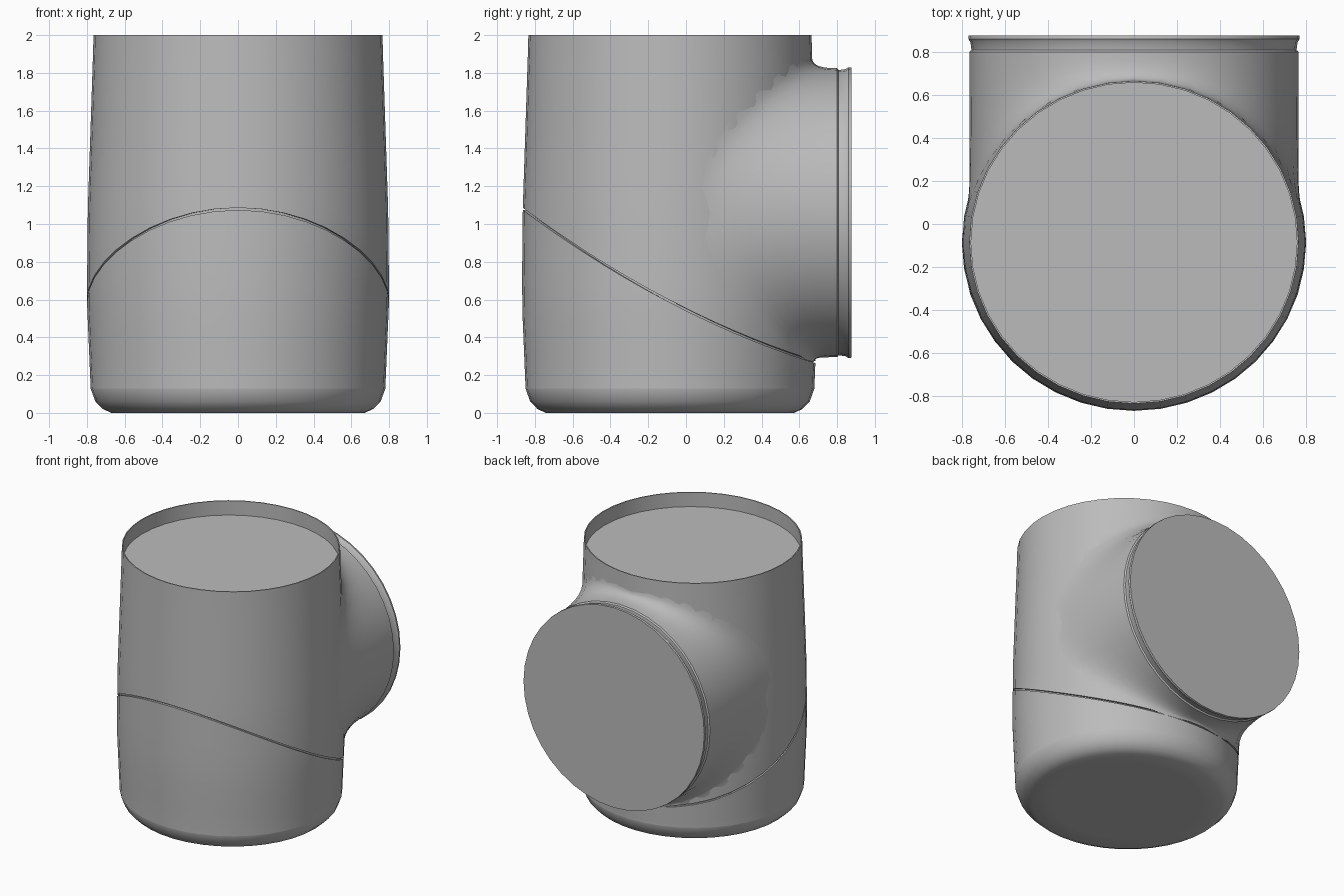
import bpy, bmesh
from math import sin, cos, pi, sqrt, asin
from mathutils import Vector

cube = bpy.data.objects.get("Cube")
if cube:
    bpy.data.objects.remove(cube)

SEG = 40          # sides around the pipes
CY = -0.085       # y of the upright axis
SQUASH = 0.98     # the upright pipe is a little shallower than wide
BZ = 1.06         # height of the branch axis
BR = 0.765        # branch radius

grey = bpy.data.materials.new("housing grey")
grey.use_nodes = True
colour = (0.5, 0.5, 0.5, 1)
grey.diffuse_color = colour
grey.node_tree.nodes["Principled BSDF"].inputs["Base Color"].default_value = colour


def loft(name, rings, cap_start=False, cap_end=False):
    """Skin a list of closed rings of points and shade it smooth."""
    bm = bmesh.new()
    loops = [[bm.verts.new(p) for p in ring] for ring in rings]
    for a, b in zip(loops, loops[1:]):
        for i in range(SEG):
            j = (i + 1) % SEG
            bm.faces.new((a[i], a[j], b[j], b[i]))
    if cap_start:
        bm.faces.new(loops[0])
    if cap_end:
        bm.faces.new(loops[-1])
    bmesh.ops.recalc_face_normals(bm, faces=bm.faces)
    mesh = bpy.data.meshes.new(name)
    bm.to_mesh(mesh)
    bm.free()
    mesh.materials.append(grey)
    obj = bpy.data.objects.new(name, mesh)
    bpy.context.collection.objects.link(obj)
    bpy.ops.object.select_all(action='DESELECT')
    obj.select_set(True)
    bpy.context.view_layer.objects.active = obj
    bpy.ops.object.shade_smooth_by_angle(angle=0.6)
    return obj


ANGLES = [2 * pi * i / SEG for i in range(SEG)]


def body_radius(z):
    """Gently barrelled outline of the upright pipe."""
    pts = [(0.13, 0.78), (0.6, 0.80), (1.08, 0.795), (1.89, 0.768), (2.0, 0.765)]
    for (z0, r0), (z1, r1) in zip(pts, pts[1:]):
        if z <= z1:
            return r0 + (r1 - r0) * (z - z0) / (z1 - z0)
    return pts[-1][1]


def body_point(a, z, r=None):
    r = body_radius(z) if r is None else r
    return Vector((r * cos(a), CY + SQUASH * r * sin(a), z))


def flat_ring(z, r):
    return [body_point(a, z, r) for a in ANGLES]


def seam(a):
    """Height of the slanted joint: high in front, low behind."""
    s = sin(a)
    return 0.59 - 0.405 * s + 0.085 * s * s


def between(bottom, top, steps):
    """Rings on the upright pipe running from one height curve to another."""
    rings = []
    for k in range(steps + 1):
        t = k / steps
        rings.append([body_point(a, bottom(a) + t * (top(a) - bottom(a))) for a in ANGLES])
    return rings


# Lower cup: flat base, rounded bottom edge, slanted upper edge with a small lip
cup = [flat_ring(z, r) for z, r in ((0, 0.53), (0, 0.67), (0.02, 0.715), (0.06, 0.755), (0.128, 0.78))]
cup += between(lambda a: 0.13, lambda a: seam(a) - 0.006, 5)
cup.append([body_point(a, seam(a) - 0.006, body_radius(seam(a)) - 0.02) for a in ANGLES])
loft("lower_cup", cup, cap_start=True)

# Upper sleeve with an open rim and a recessed lid
sleeve = [[body_point(a, seam(a) + 0.006, body_radius(seam(a)) - 0.02) for a in ANGLES]]
sleeve += between(lambda a: seam(a) + 0.006, lambda a: 1.89, 8)
sleeve += [flat_ring(2, 0.765), flat_ring(2, 0.757), flat_ring(1.89, 0.757)]
loft("upper_sleeve", sleeve, cap_end=True)

# Inner core that closes the thin gap along the joint
loft("joint_core", between(lambda a: seam(a) - 0.03, lambda a: seam(a) + 0.03, 1)).scale = (0.98, 0.98, 1)


# Side branch: blended root, neck groove and end flange
def branch_ring(y, r):
    return [Vector((r * cos(a), y, BZ + r * sin(a))) for a in ANGLES]


def root_curve(a, t):
    """Concave fillet from the upright pipe out to the branch neck."""
    neck = Vector((BR * cos(a), 0.79, BZ + BR * sin(a)))
    r = body_radius(neck.z)
    depth = sqrt(max(0, r * r - neck.x ** 2))
    corner = Vector((neck.x, CY + SQUASH * depth, neck.z))
    spread = abs(sin(2 * a))
    turn = asin(min(1, abs(neck.x) / r)) * (1 + 0.2 * spread)
    z = neck.z + sin(a) * (0.05 if sin(a) > 0 else 0.01) + 0.08 * spread * sin(a)
    side = 1 if neck.x > 0 else -1
    root = body_point(pi / 2 - side * turn, z)
    return root * (1 - t) ** 2 + corner * 2 * t * (1 - t) + neck * t * t


branch = [[root_curve(a, k / 7) for a in ANGLES] for k in range(8)]
branch += [branch_ring(y, r) for y, r in
           ((0.80, 0.765), (0.808, 0.755), (0.845, 0.76), (0.86, 0.77), (0.875, 0.768))]
loft("side_branch", branch, cap_end=True)
